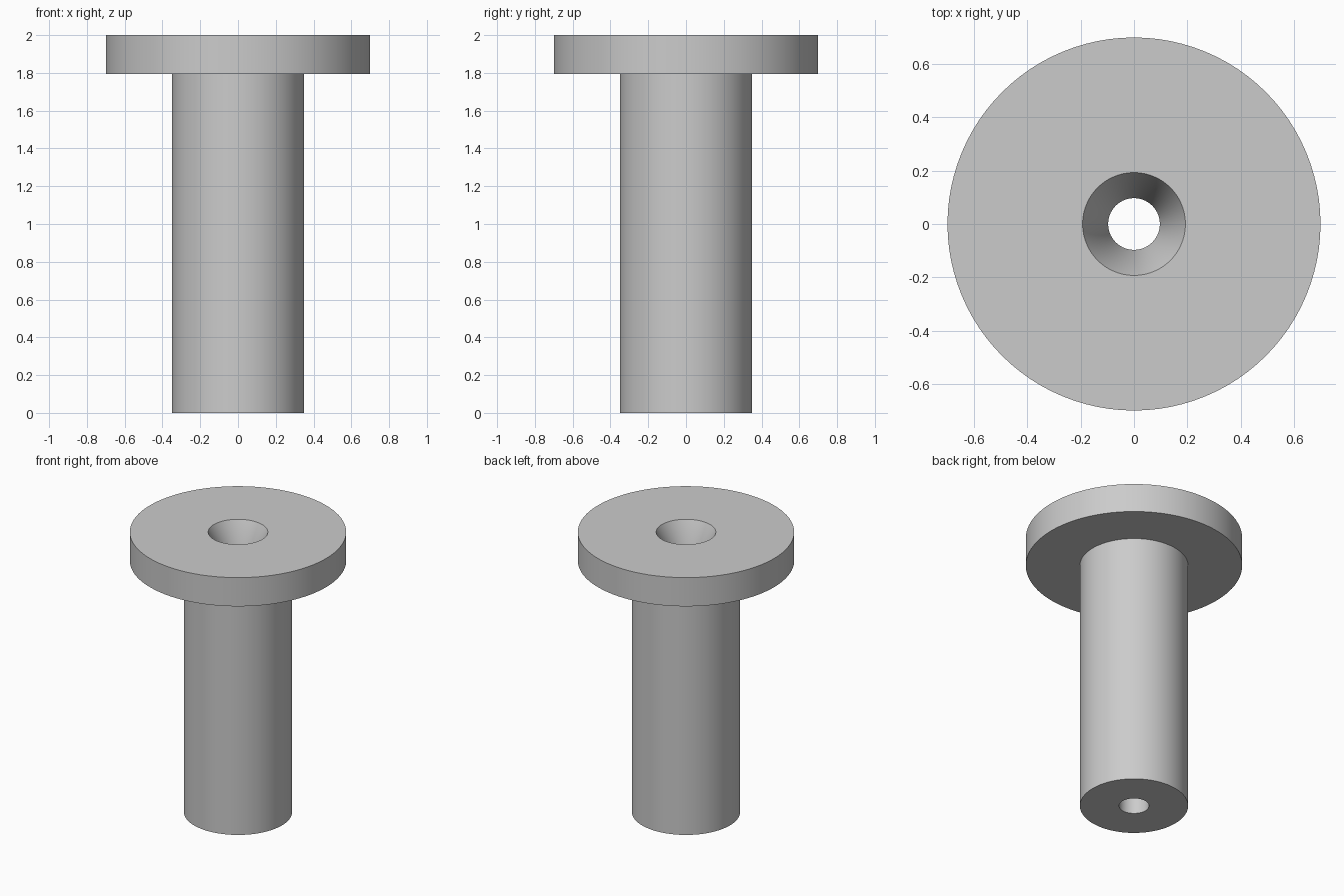
import bpy, bmesh, math

cube = bpy.data.objects.get("Cube")
if cube:
    bpy.data.objects.remove(cube, do_unlink=True)

SEGMENTS = 96

# Single plain grey
grey = bpy.data.materials.new("plain_grey")
grey.use_nodes = True
colour = (0.6, 0.6, 0.6, 1)
grey.diffuse_color = colour
grey.node_tree.nodes["Principled BSDF"].inputs["Base Color"].default_value = colour


def lathe(name, profile):
    """Turn a closed (radius, z) profile around the z axis."""
    bm = bmesh.new()
    verts = [bm.verts.new((r, 0, z)) for r, z in profile]
    edges = [bm.edges.new((v, verts[i - 1])) for i, v in enumerate(verts)]
    bmesh.ops.spin(bm, geom=verts + edges, cent=(0, 0, 0), axis=(0, 0, 1),
                   angle=math.tau, steps=SEGMENTS, use_merge=True)
    bmesh.ops.remove_doubles(bm, verts=bm.verts, dist=1e-5)
    bmesh.ops.recalc_face_normals(bm, faces=bm.faces)
    mesh = bpy.data.meshes.new(name)
    bm.to_mesh(mesh)
    bm.free()
    mesh.materials.append(grey)
    obj = bpy.data.objects.new(name, mesh)
    bpy.context.collection.objects.link(obj)
    bpy.ops.object.select_all(action="DESELECT")
    obj.select_set(True)
    bpy.context.view_layer.objects.active = obj
    bpy.ops.object.shade_smooth_by_angle(angle=math.radians(30))
    return obj


# Flanged sleeve: shaft, flange, countersunk mouth and straight bore
shaft, flange, bore, mouth = 0.35, 0.7, 0.097, 0.193
under, top = 1.795, 2.0
lathe("flanged_bushing", [
    (bore, 0), (shaft, 0), (shaft, under), (flange, under),
    (flange, top), (mouth, top), (bore, under),
])
